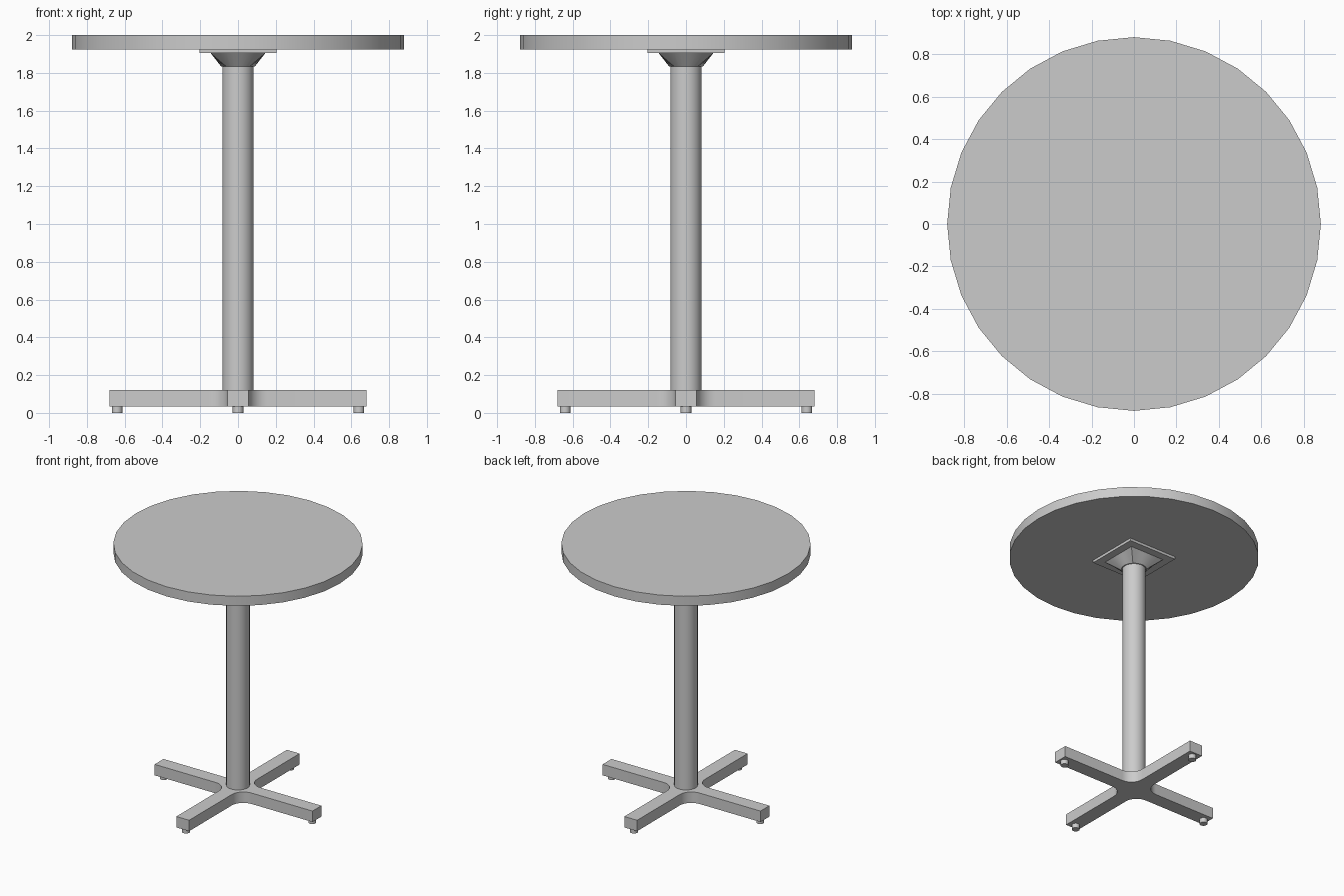
import bpy, bmesh
from math import sin, cos, pi, radians

if "Cube" in bpy.data.objects:
    bpy.data.objects.remove(bpy.data.objects["Cube"])


def ring(r, n, phase=0.0, c=(0, 0)):
    return [(c[0] + r * cos(phase + 2 * pi * i / n),
             c[1] + r * sin(phase + 2 * pi * i / n)) for i in range(n)]


def loft(name, sections, smooth=True):
    """Solid skinned through (outline, z) sections, capped at both ends."""
    bm = bmesh.new()
    loops = [[bm.verts.new((x, y, z)) for x, y in pts] for pts, z in sections]
    n = len(loops[0])
    for a, b in zip(loops, loops[1:]):
        for i in range(n):
            j = (i + 1) % n
            bm.faces.new((a[i], a[j], b[j], b[i]))
    bm.faces.new(loops[0][::-1])
    bm.faces.new(loops[-1])
    bmesh.ops.recalc_face_normals(bm, faces=bm.faces)
    me = bpy.data.meshes.new(name)
    bm.to_mesh(me)
    bm.free()
    ob = bpy.data.objects.new(name, me)
    bpy.context.collection.objects.link(ob)
    if smooth:
        bpy.ops.object.select_all(action='DESELECT')
        ob.select_set(True)
        bpy.context.view_layer.objects.active = ob
        bpy.ops.object.shade_smooth_by_angle(angle=radians(35))
    return ob


def square_ring(h, n):
    """Square outline sampled at the same angles as a circle."""
    return [(x * h / max(abs(x), abs(y)), y * h / max(abs(x), abs(y)))
            for x, y in ring(1, n)]


# Round top and its mounting plate
top = ring(0.88, 32)
loft("table_top", [(top, 1.925), (top, 2.0)])
plate = [(-0.205, -0.205), (0.205, -0.205), (0.205, 0.205), (-0.205, 0.205)]
loft("mounting_plate", [(plate, 1.905), (plate, 1.925)], smooth=False)

# Square-to-round flare under the plate
loft("top_flare", [(ring(0.09, 32), 1.835), (square_ring(0.145, 32), 1.905)])

# Post
post = ring(0.083, 32)
loft("post", [(post, 0.11), (post, 1.845)])

# Cross base: one arm end plus one filleted inner corner, repeated four times
W, L, R, SEG = 0.055, 0.68, 0.1, 8
quarter = [(L, -W), (L, W)]
for k in range(SEG + 1):
    a = -pi / 2 - k * (pi / 2) / SEG
    quarter.append((W + R + R * cos(a), W + R + R * sin(a)))
cross = []
for q in range(4):
    c, s = round(cos(q * pi / 2)), round(sin(q * pi / 2))
    cross += [(x * c - y * s, x * s + y * c) for x, y in quarter]
loft("cross_base", [(cross, 0.035), (cross, 0.12)])

# Foot under each arm end
for q, side in enumerate(("right", "back", "left", "front")):
    c = (0.64 * cos(q * pi / 2), 0.64 * sin(q * pi / 2))
    foot = ring(0.028, 16, c=c)
    loft(side + "_foot", [(foot, 0.0), (foot, 0.036)])
